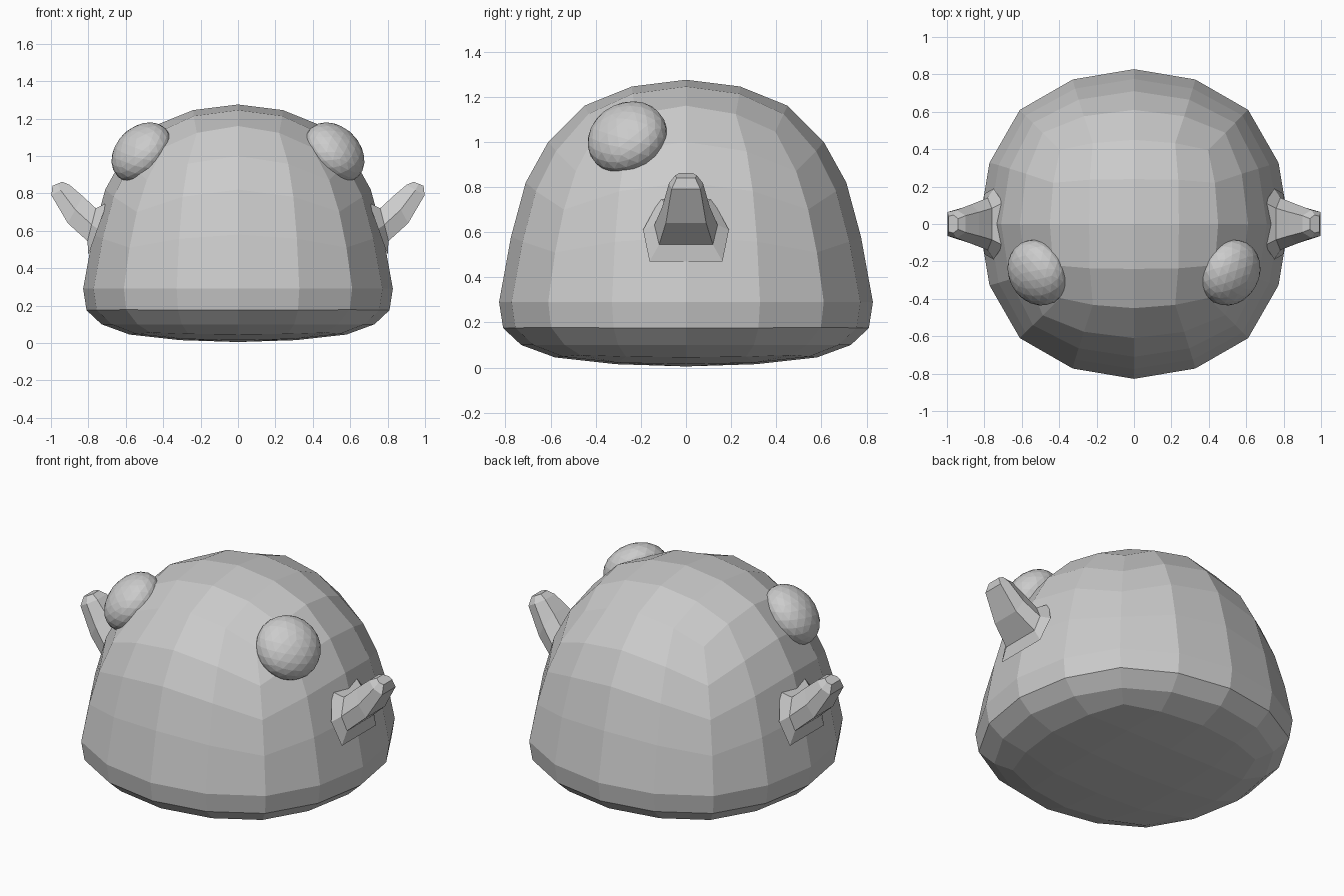
import bpy, bmesh
from math import cos, sin, radians
from mathutils import Vector

if "Cube" in bpy.data.objects:
    bpy.data.objects.remove(bpy.data.objects["Cube"])


def make_object(name, bm):
    bmesh.ops.recalc_face_normals(bm, faces=bm.faces)
    mesh = bpy.data.meshes.new(name)
    bm.to_mesh(mesh)
    bm.free()
    obj = bpy.data.objects.new(name, mesh)
    bpy.context.collection.objects.link(obj)
    return obj


# Body: rounded-cube topology, 16 columns capped by 4x4 grids
# Rings: axis radius, axis height, corner radius, corner height, mid angle
RINGS = [
    (0.45, 1.16, 0.56, 1.045, 27),
    (0.61, 1.00, 0.69, 0.87, 25),
    (0.71, 0.82, 0.765, 0.70, 24),
    (0.775, 0.58, 0.82, 0.51, 23.5),
    (0.828, 0.29, 0.863, 0.29, 23),
    (0.81, 0.175, 0.845, 0.178, 23),
    (0.73, 0.10, 0.76, 0.10, 24),
    (0.58, 0.045, 0.66, 0.055, 26),
]


def ring16(bm, ra, za, rc, zc, mid):
    verts = []
    for i in range(16):
        q, k = divmod(i, 4)
        angle = 90 * q + (0, mid, 45, 90 - mid)[k]
        t = (0, 0.32, 1, 0.32)[k]
        r, z = ra + (rc - ra) * t, za + (zc - za) * t
        verts.append(bm.verts.new((r * cos(radians(angle)), r * sin(radians(angle)), z)))
    return verts


def grid_cap(bm, ring, ra, za, rc, zc, z_mid):
    inner = []
    for i in range(8):
        r, z = (rc, zc) if i % 2 else (ra, za)
        inner.append(bm.verts.new((r * cos(radians(45 * i)), r * sin(radians(45 * i)), z)))
    centre = bm.verts.new((0, 0, z_mid))
    for q in range(4):
        a, c, b = inner[2 * q], inner[2 * q + 1], inner[(2 * q + 2) % 8]
        o = [ring[(4 * q + k) % 16] for k in range(5)]
        for f in ((centre, a, c, b), (a, o[0], o[1], c), (c, o[1], o[2], o[3]), (b, c, o[3], o[4])):
            bm.faces.new(f)


bm = bmesh.new()
rings = [ring16(bm, *r) for r in RINGS]
for up, low in zip(rings, rings[1:]):
    for i in range(16):
        j = (i + 1) % 16
        bm.faces.new((up[i], low[i], low[j], up[j]))
grid_cap(bm, rings[0], 0.24, 1.245, 0.335, 1.213, 1.275)
grid_cap(bm, rings[-1], 0.31, 0.015, 0.43, 0.022, 0.005)
make_object("body", bm)

# Arms: upturned tapered stubs; top point, bottom point (x, z) and half width
ARM = [
    ((0.70, 0.75), (0.80, 0.47), 0.19),
    ((0.76, 0.72), (0.805, 0.545), 0.14),
    ((0.83, 0.785), (0.91, 0.64), 0.105),
    ((0.90, 0.845), (0.998, 0.79), 0.075),
    ((0.94, 0.862), (0.992, 0.84), 0.048),
]
SECTION = [(-0.85, 1), (0.85, 1), (1, 0.5), (0.6, 0), (-0.6, 0), (-1, 0.5)]


def make_arm(name, side):
    bm = bmesh.new()
    loops = []
    for top, bottom, w in ARM:
        t, b = Vector((top[0], 0, top[1])), Vector((bottom[0], 0, bottom[1]))
        loop = []
        for y, f in SECTION:
            p = t.lerp(b, f)
            loop.append(bm.verts.new((side * p.x, y * w, p.z)))
        loops.append(loop)
    for a, b in zip(loops, loops[1:]):
        for i in range(6):
            j = (i + 1) % 6
            bm.faces.new((a[i], a[j], b[j], b[i]))
    bm.faces.new(loops[0])
    bm.faces.new(loops[-1])
    make_object(name, bm)


# Eyes: flattened faceted balls half sunk into the dome
def make_eye(name, side):
    bm = bmesh.new()
    bmesh.ops.create_icosphere(bm, subdivisions=3, radius=0.182)
    normal = Vector((side * 0.66, -0.36, 0.66))
    turn = normal.to_track_quat('Z', 'Y')
    for v in bm.verts:
        v.co.z *= 0.72
        v.co = turn @ v.co + Vector((side * 0.515, -0.26, 1.018))
    make_object(name, bm)


for label, side in (("left", -1), ("right", 1)):
    make_arm(label + "_arm", side)
    make_eye(label + "_eye", side)
